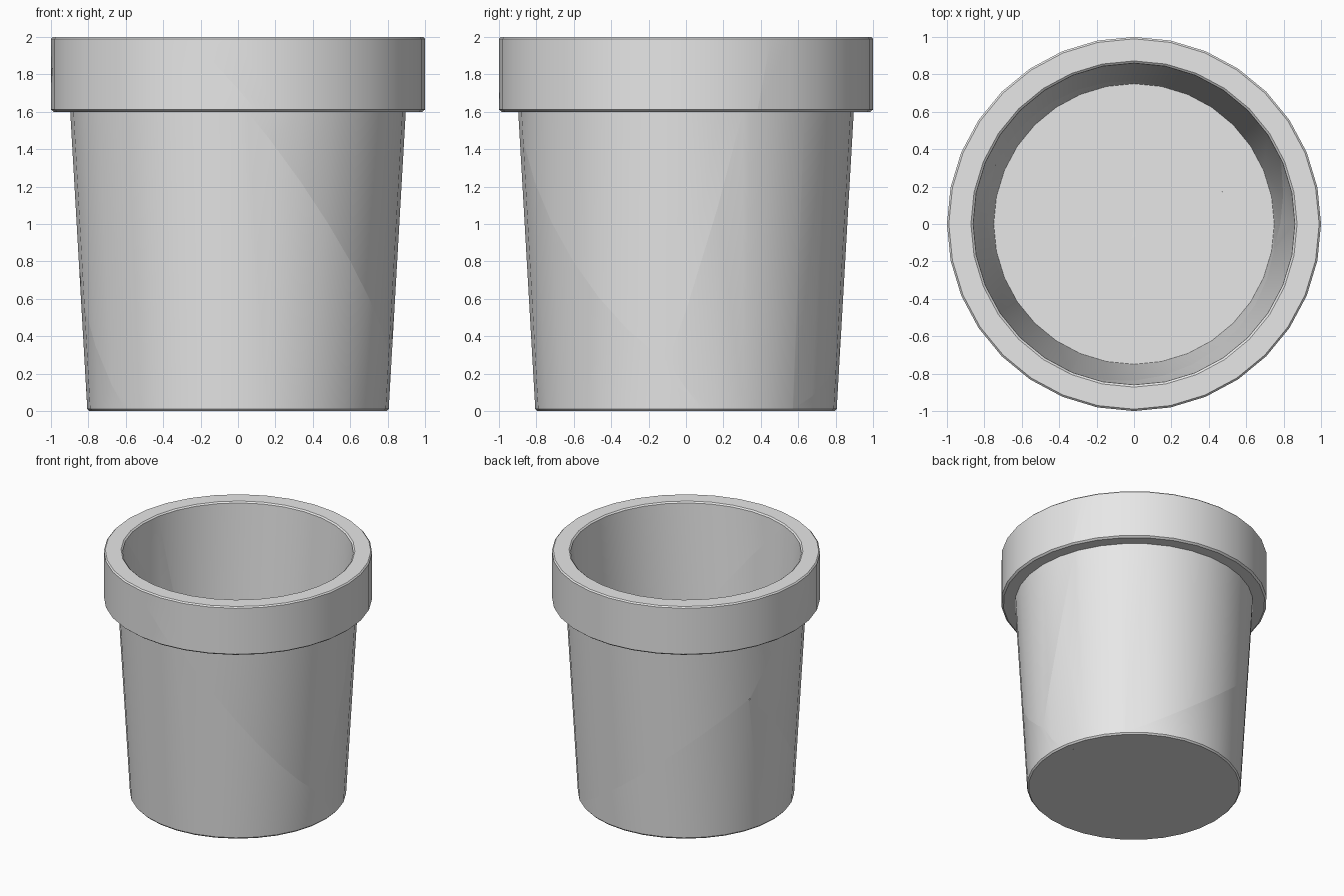
import bpy, bmesh, math
from mathutils import Vector

cube = bpy.data.objects.get("Cube")
if cube:
    bpy.data.objects.remove(cube, do_unlink=True)

# Material
clay = bpy.data.materials.new("light_grey_clay")
clay.use_nodes = True
GREY = (0.8, 0.8, 0.8, 1)
clay.diffuse_color = GREY
clay.node_tree.nodes["Principled BSDF"].inputs["Base Color"].default_value = GREY

# Pot cross-section as (radius, height): under the base, up the outside, down the inside
PROFILE = [(0, 0), (0.795, 0), (0.806, 0.012), (0.897, 1.6), (0.985, 1.6), (1, 1.612),
           (1, 1.99), (0.99, 2), (0.872, 2), (0.86, 1.99), (0.75, 0.18), (0, 0.18)]
SIDES = 32


def turned_pot():
    bm = bmesh.new()
    verts = [bm.verts.new((r, 0, z)) for r, z in PROFILE]
    edges = [bm.edges.new(pair) for pair in zip(verts, verts[1:])]
    bmesh.ops.spin(bm, geom=verts + edges, cent=(0, 0, 0), axis=(0, 0, 1),
                   angle=math.tau, steps=SIDES)
    bmesh.ops.remove_doubles(bm, verts=bm.verts[:], dist=0.0005)
    bmesh.ops.recalc_face_normals(bm, faces=bm.faces[:])
    return bm


def plane(a, b, c):
    a, b, c = Vector(a), Vector(b), Vector(c)
    return a, (b - a).cross(c - a).normalized()


# Crack planes between the shards, through points where the cracks meet
side_joint = (0.81, -0.1, 0.265)
back_joint = (-0.81, 0.33, 1.12)
floor_joint = (0.47, 0.17, 0.18)
front_crack = plane((-0.26, -0.966, 2), (0.05, -0.89, 1.6), side_joint)
side_crack = plane((0.888, 0.46, 2), (0.8, 0.38, 2), side_joint)
main_crack = plane(side_joint, (0.79, 0.1, 0), (-0.98, -0.2, 2))
base_front_crack = plane(floor_joint, (-0.64, -0.4, 0.18), back_joint)
base_back_crack = plane(floor_joint, (0.31, 0.69, 0.18), back_joint)

# Each shard keeps one side of its cracks
SHARDS = {
    "front_shard": [(front_crack, -1), (main_crack, -1), (base_front_crack, -1)],
    "side_shard": [(front_crack, 1), (side_crack, 1)],
    "back_shard": [(main_crack, 1), (side_crack, -1), (base_back_crack, 1)],
    "base_shard": [(base_front_crack, 1), (base_back_crack, -1)],
}


def cut(bm, point, normal):
    """Keep the part in front of the plane and close the broken face."""
    bmesh.ops.bisect_plane(bm, geom=bm.verts[:] + bm.edges[:] + bm.faces[:],
                           plane_co=point, plane_no=normal, clear_inner=True)
    rim = [e for e in bm.edges if e.is_boundary]
    if rim:
        bmesh.ops.triangle_fill(bm, edges=rim, use_beauty=True, normal=-normal)


for name, cuts in SHARDS.items():
    bm = turned_pot()
    for (point, normal), side in cuts:
        cut(bm, point, normal * side)
    bmesh.ops.recalc_face_normals(bm, faces=bm.faces[:])
    for face in bm.faces:
        face.smooth = True
    for edge in bm.edges:
        edge.smooth = edge.calc_face_angle(math.pi) < math.radians(30)
    mesh = bpy.data.meshes.new(name)
    bm.to_mesh(mesh)
    bm.free()
    mesh.materials.append(clay)
    bpy.context.collection.objects.link(bpy.data.objects.new(name, mesh))
